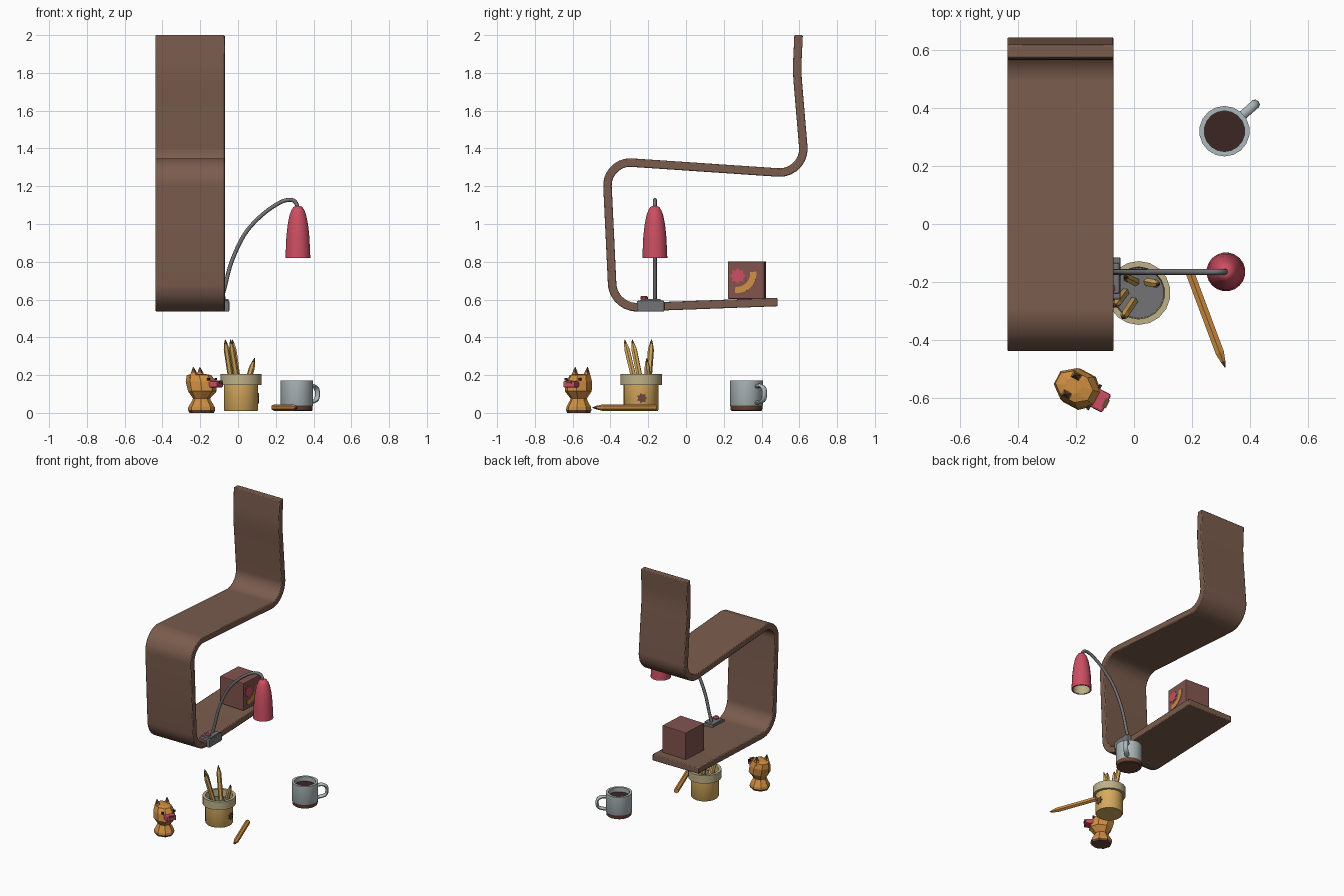
import bpy, bmesh, math
from mathutils import Vector, Matrix

if "Cube" in bpy.data.objects:
    bpy.data.objects.remove(bpy.data.objects["Cube"])

def mat(name, r, g, b):
    m = bpy.data.materials.new(name)
    lin = [(c / 255 / 12.92) if c < 10 else ((c / 255 + .055) / 1.055) ** 2.4 for c in (r, g, b)]
    m.diffuse_color = (*lin, 1)
    m.use_nodes = True
    m.node_tree.nodes["Principled BSDF"].inputs["Base Color"].default_value = m.diffuse_color
    return m

WOOD = mat("walnut", 122, 92, 77)
STEEL = mat("steel grey", 116, 116, 118)
MUG = mat("mug grey", 172, 183, 186)
RED = mat("raspberry red", 204, 78, 98)
OCHRE = mat("ochre", 214, 170, 94)
CREAM = mat("stone beige", 190, 177, 136)
ORANGE = mat("orange", 208, 143, 66)
COFFEE = mat("coffee", 60, 38, 37)
BOXC = mat("red brown", 130, 84, 78)
RUST = mat("rust brown", 108, 72, 56)

def finish(name, bm, mats, smooth=None, bevel=0, M=None):
    bmesh.ops.recalc_face_normals(bm, faces=bm.faces)
    if M:
        bm.transform(M)
    me = bpy.data.meshes.new(name)
    bm.to_mesh(me)
    bm.free()
    for m in mats:
        me.materials.append(m)
    ob = bpy.data.objects.new(name, me)
    bpy.context.collection.objects.link(ob)
    if smooth:
        bpy.ops.object.select_all(action='DESELECT')
        ob.select_set(True)
        bpy.context.view_layer.objects.active = ob
        bpy.ops.object.shade_smooth_by_angle(angle=math.radians(smooth))
    if bevel:
        b = ob.modifiers.new("bevel", 'BEVEL')
        b.width, b.segments, b.limit_method = bevel, 2, 'ANGLE'
        b.angle_limit = math.radians(50)
    return ob

def loft(name, rings, segs, smooth=None, bevel=0, M=None):
    """Skin rings of points; segs = one material per band (or a single one)."""
    if not isinstance(segs, list):
        segs = [segs] * (len(rings) - 1)
    mats = list(dict.fromkeys(segs))
    bm = bmesh.new()
    R = [[bm.verts.new(p) for p in r] for r in rings]
    n = len(R[0])
    for i, s in enumerate(segs):
        for k in range(n):
            j = (k + 1) % n
            bm.faces.new((R[i][k], R[i][j], R[i + 1][j], R[i + 1][k])).material_index = mats.index(s)
    bm.faces.new(R[0]).material_index = mats.index(segs[0])
    bm.faces.new(R[-1]).material_index = mats.index(segs[-1])
    return finish(name, bm, mats, smooth, bevel, M)

def ring(rx, ry, z, n, cx=0, cy=0, turn=0.5):
    return [(cx + rx * math.cos((k + turn) * math.tau / n),
             cy + ry * math.sin((k + turn) * math.tau / n), z) for k in range(n)]

def lathe(name, prof, segs, n, loc):
    return loft(name, [ring(r, r, z, n) for r, z in prof], segs, 35, M=Matrix.Translation(loc))

def box(name, lo, hi, m, bevel=0, M=None):
    r = lambda z: [(lo[0], lo[1], z), (hi[0], lo[1], z), (hi[0], hi[1], z), (lo[0], hi[1], z)]
    return loft(name, [r(lo[2]), r(hi[2])], m, bevel=bevel, M=M)

def catmull(P, n=5):
    P = [Vector(p) for p in P]
    Q = [2 * P[0] - P[1]] + P + [2 * P[-1] - P[-2]]
    out = []
    for i in range(1, len(Q) - 2):
        a, b, c, d = Q[i - 1:i + 3]
        for k in range(n):
            t = k / n
            out.append(.5 * (2 * b + (c - a) * t + (2 * a - 5 * b + 4 * c - d) * t * t
                             + (3 * b - a - 3 * c + d) * t ** 3))
    return out + [P[-1]]

def tube(name, path, side, r, rs, m, n=8):
    rings = []
    for i, p in enumerate(path):
        t = (path[min(i + 1, len(path) - 1)] - path[max(i - 1, 0)]).normalized()
        u = t.cross(side).normalized()
        rings.append([p + u * r * math.cos(k * math.tau / n) + side * rs * math.sin(k * math.tau / n)
                      for k in range(n)])
    return loft(name, rings, m, 50)

# Bent plywood ribbon: filleted centre line in the y-z plane
def fillet(P, radii, n=9):
    out = [Vector(P[0])]
    for i in range(1, len(P) - 1):
        p = Vector(P[i])
        a, b = (Vector(P[i - 1]) - p).normalized(), (Vector(P[i + 1]) - p).normalized()
        half = a.angle(b) / 2
        r = radii[i - 1]
        c = p + (a + b).normalized() * r / math.sin(half)
        s, e = p + a * r / math.tan(half) - c, p + b * r / math.tan(half) - c
        out += [c + (s * (1 - k / n) + e * (k / n)).normalized() * r for k in range(n + 1)]
    return out + [Vector(P[-1])]

line = fillet([(.596, 2), (.587, 1.81), (.633, 1.263), (-.422, 1.334), (-.385, .555), (.484, .587)],
              [1, .125, .12, .13])
rings = []
for i, p in enumerate(line):
    t = (line[min(i + 1, len(line) - 1)] - line[max(i - 1, 0)]).normalized()
    if i == 0:
        t = Vector((0, -1))
    q = Vector((-t.y, t.x)) * .0225
    rings.append([(x, (p + s * q).x, (p + s * q).y) for x, s in ((-.437, 1), (-.07, 1), (-.07, -1), (-.437, -1))])
loft("ribbon_shelf", rings, WOOD, 35, .005)

# Clamp lamp
box("lamp_clamp", (-.13, -.26, .536), (-.046, -.115, .594), STEEL, .006)
box("clamp_plate", (-.125, -.24, .59), (-.05, -.135, .604), STEEL, .004)
lathe("lamp_button", [(.02, 0), (.02, .012), (.012, .018)], RED, 10, (-.085, -.222, .602))
arm = catmull([(x, -.165, z) for x, z in
               ((-.09, .595), (-.07, .665), (-.034, .80), (.034, .944), (.124, 1.045),
                (.219, 1.112), (.278, 1.128), (.308, 1.11), (.316, 1.07))])
tube("lamp_arm", arm, Vector((0, 1, 0)), .0105, .0105, STEEL)
lathe("lamp_shade", [(.012, 1.095), (.024, 1.09), (.035, 1.073), (.045, 1.045), (.055, .995), (.062, .93),
                     (.067, .82), (.058, .82), (.054, .92), (.046, .995), (.03, 1.05), (.01, 1.06)],
      [RED] * 7 + [CREAM] * 4, 20, (.317, -.165, 0))

# Painted box on the lower shelf
B = Matrix.Translation((-.204, .323, .704)) @ Matrix.Rotation(math.radians(-3), 4, 'Z')
box("storage_box", (-.097, -.097, -.1), (.097, .097, .097), BOXC, .004, B)
def plate(name, pts, m):
    loft(name, [[(x, y, z) for y, z in pts] for x in (.095, .1)], m, M=B)
arc = [math.radians(-95 + 100 * k / 10) for k in range(11)]
cres = [(-.05 + r * math.cos(a), .035 + r * math.sin(a))
        for r, aa in ((.105, arc), (.072, arc[::-1])) for a in aa]
plate("painted_crescent", cres, ORANGE)
plate("painted_burst", [(-.044 + r * math.cos(k * math.pi / 8), .022 + r * math.sin(k * math.pi / 8))
                        for k in range(16) for r in ((.042, .03)[k % 2],)], RED)

# Pencil pot
PX, PY = .016, -.238
lathe("pencil_pot", [(.088, .01), (.092, .016), (.092, .15)], OCHRE, 18, (PX, PY, 0))
lathe("pot_rim", [(.085, .148), (.11, .148), (.11, .206), (.09, .206), (.087, .16), (.087, .155)],
      [CREAM] * 4 + [STEEL], 18, (PX, PY, 0))
splat = []
for r in (.088, .0955):
    splat.append([(r * math.cos(a), r * math.sin(a), .078 + q * math.sin(t))
                  for k in range(14) for q in ((.028, .019)[k % 2],)
                  for t in (k * math.tau / 14,) for a in (q * math.cos(t) / .092 + .05,)])
loft("pot_splat", splat, RUST, M=Matrix.Translation((PX, PY, 0)))

# Pencils
def pencil(name, base, tip, r, body):
    base, tip = Vector(base), Vector(tip)
    d = tip - base
    L = d.length
    M = Matrix.Translation(base) @ d.to_track_quat('Z', 'Y').to_matrix().to_4x4()
    loft(name, [ring(q, q, z, 6) for q, z in ((r, 0), (r, L - .055), (r * .55, L - .022), (r * .1, L))],
         [body, body, RUST], M=M)
pencil("pencil_1", (-.03, -.235, .14), (-.068, -.285, .388), .016, OCHRE)
pencil("pencil_2", (0, -.265, .14), (-.04, -.325, .388), .016, OCHRE)
pencil("pencil_3", (.005, -.2, .14), (-.03, -.182, .388), .016, OCHRE)
pencil("pencil_4", (.045, -.2, .14), (.088, -.208, .29), .016, OCHRE)
pencil("loose_pencil", (.19, -.16, .028), (.315, -.495, .028), .017, ORANGE)

# Mug
MX, MY = .312, .32
lathe("mug", [(.078, .01), (.083, .014), (.085, .036), (.087, .04), (.087, .172), (.07, .172), (.07, .14), (.01, .14)],
      [RUST] * 3 + [MUG] * 3 + [COFFEE], 18, (MX, MY, 0))
d = Vector((math.cos(.72), math.sin(.72), 0))
hp = catmull([Vector((MX, MY, z)) + d * r for r, z in
              ((.078, .14), (.115, .143), (.141, .125), (.144, .09), (.13, .065), (.078, .052))], 3)
tube("mug_handle", hp, Vector((0, 0, 1)).cross(d), .011, .016, MUG)

# Low-poly toy animal (local +x is its front)
T = Matrix.Translation((-.193, -.568, 0)) @ Matrix.Rotation(math.radians(-28), 4, 'Z')
loft("toy_body", [ring(.066, .06, 0, 8), ring(.074, .066, .015, 8), ring(.072, .064, .03, 8),
                  ring(.05, .046, .066, 8), ring(.042, .04, .085, 8)],
     [RUST, ORANGE, ORANGE, ORANGE], M=T)
loft("toy_head", [ring(.045, .042, .075, 8), ring(.078, .07, .115, 8, .005), ring(.084, .066, .165, 8, -.004),
                  ring(.068, .052, .2, 8, -.015), ring(.03, .03, .207, 8, -.02)], ORANGE, M=T)
box("toy_snout", (.04, -.035, .134), (.112, .035, .168), RED, .007, T)
box("toy_nose", (.1, -.016, .156), (.116, .016, .171), RUST, 0, T)
for s, side in ((1, "left"), (-1, "right")):
    loft("toy_ear_" + side, [ring(.03, .022, .185, 4, -.025, s * .034), ring(.018, .013, .213, 4, -.026, s * .036),
                             ring(.002, .002, .242, 4, -.03, s * .037)], [ORANGE, RUST], M=T)
    box("toy_eye_" + side, (.058, s * .042 - .007, .172), (.068, s * .042 + .007, .186), COFFEE, 0, T)
